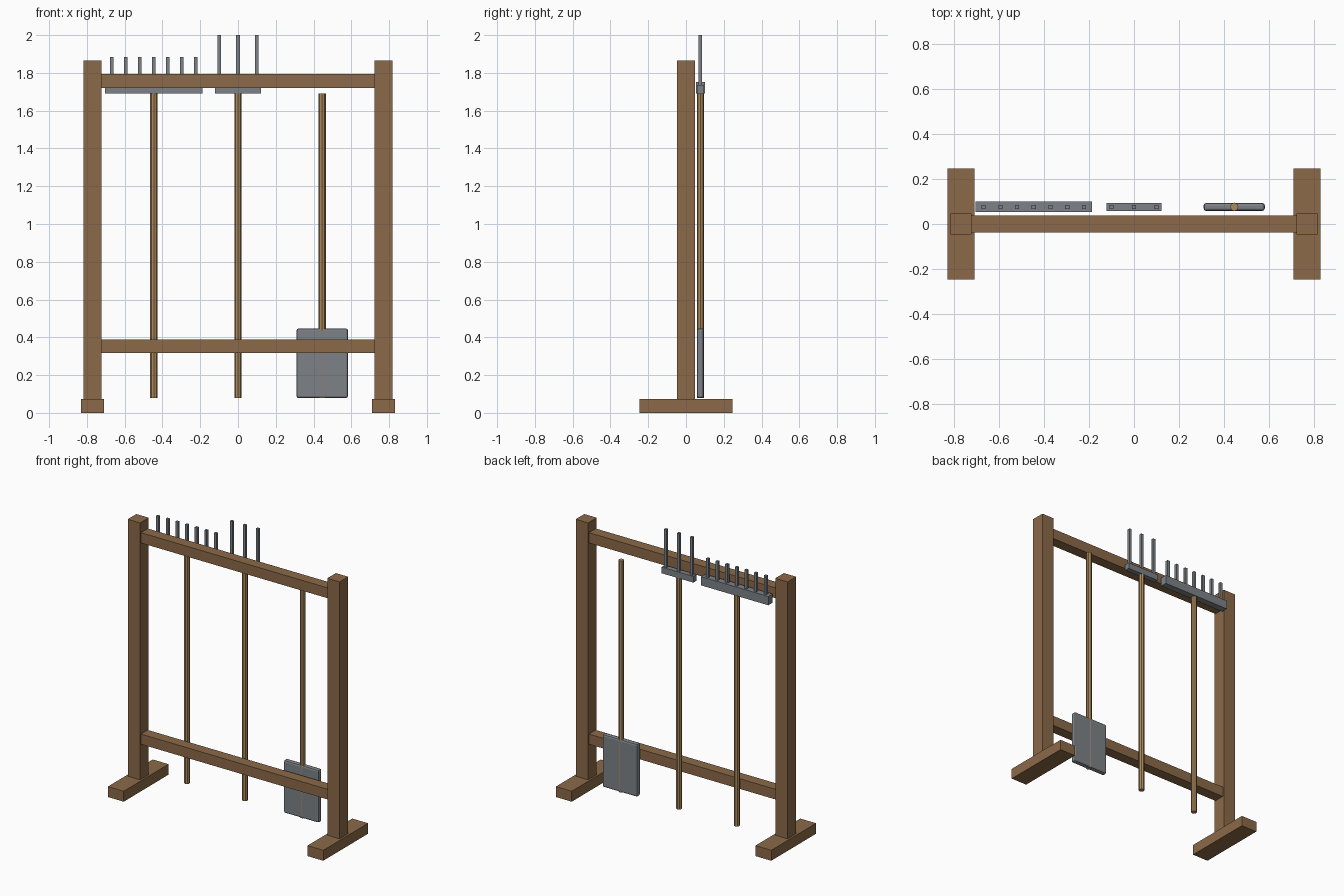
import bpy

if "Cube" in bpy.data.objects:
    bpy.data.objects.remove(bpy.data.objects["Cube"])


def material(name, rgb):
    m = bpy.data.materials.new(name)
    m.diffuse_color = (*rgb, 1.0)
    m.use_nodes = True
    m.node_tree.nodes["Principled BSDF"].inputs["Base Color"].default_value = m.diffuse_color
    return m


FRAME = material("frame wood", (0.26, 0.143, 0.065))
HANDLE = material("handle wood", (0.42, 0.25, 0.11))
METAL = material("grey metal", (0.205, 0.225, 0.245))


def box(name, x, y, z, mat, bevel=0):
    """Box from (min, max) ranges on each axis."""
    bpy.ops.mesh.primitive_cube_add(size=1, location=[(a + b) / 2 for a, b in (x, y, z)])
    ob = bpy.context.object
    ob.name = name
    size = [b - a for a, b in (x, y, z)]
    for v in ob.data.vertices:
        v.co = [c * s for c, s in zip(v.co, size)]
    ob.data.materials.append(mat)
    if bevel:
        mod = ob.modifiers.new("rounded edges", 'BEVEL')
        mod.width = bevel
        mod.segments = 2
    return ob


def around(c, half):
    return (c - half, c + half)


TOOL_Y = 0.076
LOW, HIGH = 0.078, 1.692


def handle(name, x):
    bpy.ops.mesh.primitive_cylinder_add(vertices=8, radius=0.0187, depth=HIGH - LOW,
                                        location=(x, TOOL_Y, (LOW + HIGH) / 2))
    ob = bpy.context.object
    ob.name = name
    ob.data.materials.append(HANDLE)


def tines(name, centre, count, step, z):
    for i in range(count):
        x = centre + (i - (count - 1) / 2) * step
        box(f"{name}_{i + 1}", around(x, 0.0093), around(TOOL_Y, 0.0093), z, METAL)


# Rack frame: feet, posts and two rails
for side, s in (("left", -1), ("right", 1)):
    box(f"{side}_foot", around(s * 0.77, 0.061), around(0, 0.247), (0, 0.073), FRAME)
    box(f"{side}_post", around(s * 0.77, 0.0475), around(0, 0.0475), (0.073, 1.865), FRAME)
box("top_rail", around(0, 0.723), around(0, 0.0375), (1.721, 1.793), FRAME)
box("bottom_rail", around(0, 0.723), around(0, 0.0375), (0.317, 0.388), FRAME)

# Rake
handle("rake_handle", -0.446)
box("rake_head", around(-0.446, 0.259), around(TOOL_Y, 0.0235), (HIGH, 1.753), METAL)
tines("rake_tine", -0.446, 7, 0.0744, (1.753, 1.883))

# Fork
handle("fork_handle", 0)
box("fork_head", around(0, 0.123), around(TOOL_Y, 0.018), (HIGH, 1.735), METAL)
tines("fork_tine", 0, 3, 0.1, (1.735, 2.0))

# Spade, blade down
handle("spade_handle", 0.446)
box("spade_blade", around(0.446, 0.136), around(TOOL_Y, 0.018), (LOW, 0.447), METAL, 0.0115)
